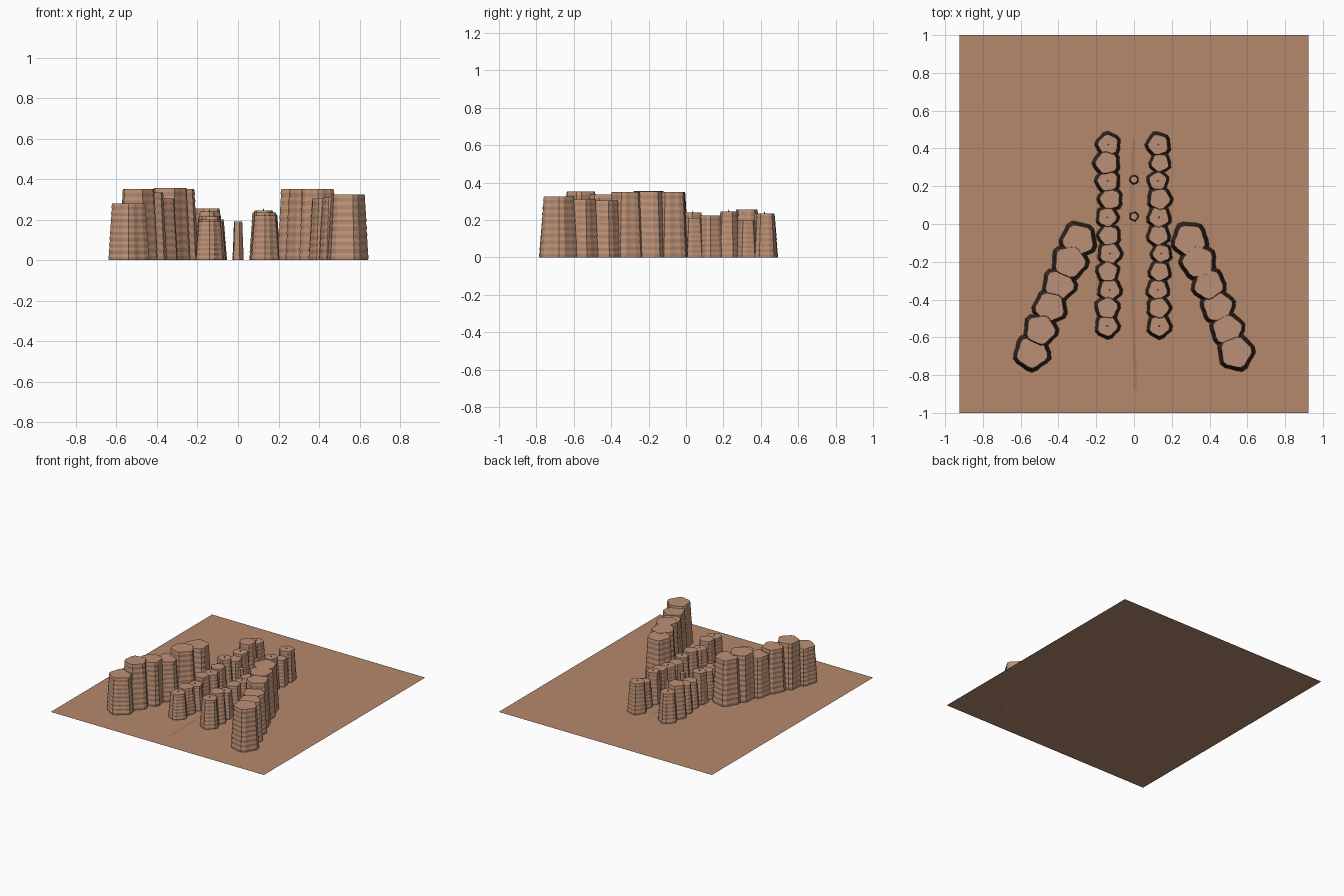
import bpy, bmesh, math, random

if "Cube" in bpy.data.objects:
    bpy.data.objects.remove(bpy.data.objects["Cube"])

random.seed(4)


def mat(name, rgb):
    m = bpy.data.materials.new(name)
    m.diffuse_color = (*rgb, 1)
    m.use_nodes = True
    m.node_tree.nodes["Principled BSDF"].inputs["Base Color"].default_value = m.diffuse_color
    return m


ROCK = mat("sandstone", (0.50, 0.28, 0.18))
SAND = mat("canyon_floor", (0.46, 0.25, 0.15))
TRAIL = mat("trail_dust", (0.38, 0.20, 0.12))
SCRUB = mat("scrub", (0.25, 0.28, 0.18))


def finish(name, bm, material):
    bmesh.ops.recalc_face_normals(bm, faces=bm.faces)
    me = bpy.data.meshes.new(name)
    bm.to_mesh(me)
    bm.free()
    me.materials.append(material)
    ob = bpy.data.objects.new(name, me)
    bpy.context.collection.objects.link(ob)
    return ob


def rock_column(name, x, y, r_base, r_top, h, sides=20, bands=9, phase=None):
    """Tapered five-lobed column with rippled strata and a flat top."""
    bm = bmesh.new()
    p = random.uniform(0, math.tau) if phase is None else phase
    n = bands * 2
    rings = []
    for i in range(n + 1):
        t = i / n
        r = r_base + (r_top - r_base) * t
        r *= 1.02 if i % 2 else 0.985
        ring = []
        for k in range(sides):
            a = math.tau * k / sides
            rr = r * (1 + 0.075 * math.cos(5 * a + p) + 0.02 * math.sin(3 * a + p + t))
            ring.append(bm.verts.new((x + rr * math.cos(a), y + rr * math.sin(a), h * t)))
        rings.append(ring)
    for lo, hi in zip(rings, rings[1:]):
        for k in range(sides):
            j = (k + 1) % sides
            bm.faces.new((lo[k], lo[j], hi[j], hi[k]))
    bm.faces.new(rings[-1])
    bm.faces.new(rings[0][::-1])
    return finish(name, bm, ROCK)


# canyon floor
bm = bmesh.new()
bm.faces.new([bm.verts.new(v) for v in
              ((-.925, -1, 0), (.925, -1, 0), (.925, 1, 0), (-.925, 1, 0))])
finish("canyon_floor", bm, SAND)

# winding trail between the inner walls
bm = bmesh.new()
pairs = []
for i in range(33):
    y = -0.88 + 1.33 * i / 32
    x = -0.003 - 0.012 * math.sin((y + 0.55) * 3.2)
    pairs.append([bm.verts.new((x + s * 0.009, y, 0.003)) for s in (-1, 1)])
for a, b in zip(pairs, pairs[1:]):
    bm.faces.new((a[0], a[1], b[1], b[0]))
finish("trail", bm, TRAIL)

# tall outer walls, front to back, spreading toward the front
outer_xy = [(.54, -.68), (.495, -.56), (.445, -.44), (.395, -.32), (.34, -.20), (.295, -.085)]
outer_h = {-1: (.28, .352, .335, .305, .355, .35), 1: (.325, .31, .305, .35, .352, .35)}
for s, label in ((-1, "left"), (1, "right")):
    for i, (x, y) in enumerate(outer_xy):
        rb = 0.098 if i in (0, 4, 5) else 0.092
        rock_column(f"outer_wall_{label}_{i}", s * x, y, rb, rb * 0.81, outer_h[s][i])

# low inner walls with scrub on every other top
inner_h = {-1: (.19, .20, .185, .215, .20, .21, .24, .20, .215, .255, .225),
           1: (.22, .235, .20, .22, .21, .20, .21, .225, .245, .20, .235)}
for s, label in ((-1, "left"), (1, "right")):
    for i in range(11):
        y = -0.54 + 0.096 * i
        h = inner_h[s][i]
        x = s * 0.135 + random.uniform(-0.01, 0.01)
        rb = 0.068 if i in (0, 10) else random.uniform(0.056, 0.07)
        if s < 0 and i == 9:
            x, rb = -0.145, 0.074
        rock_column(f"inner_wall_{label}_{i}", x, y, rb, rb * 0.77, h, 16, 8)
        if i % 2 == 0:
            bm = bmesh.new()
            bmesh.ops.create_cone(bm, segments=5, radius1=0.004, radius2=0.001, depth=0.012)
            bmesh.ops.translate(bm, verts=bm.verts, vec=(x, y, h + 0.005))
            finish(f"scrub_{label}_{i}", bm, SCRUB)

# two slim spires in the corridor
for i, y in enumerate((0.04, 0.235)):
    rock_column(f"spire_{i}", 0, y, 0.026, 0.019, 0.19, 10, 8)
